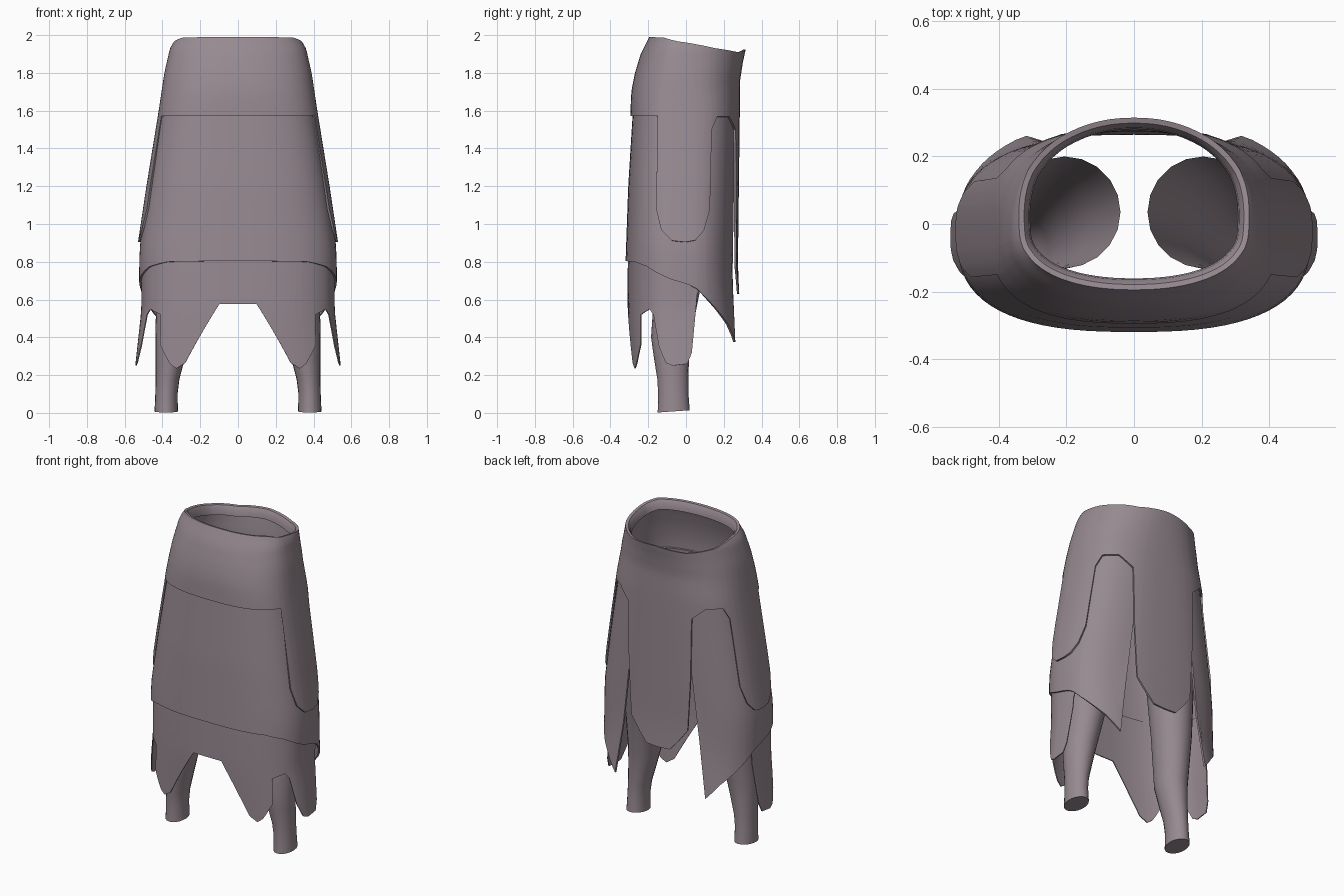
import bpy, bmesh, math

if "Cube" in bpy.data.objects:
    bpy.data.objects.remove(bpy.data.objects["Cube"], do_unlink=True)

# One cloth colour for everything
cloth = bpy.data.materials.new("mauve_grey_cloth")
cloth.use_nodes = True
COLOUR = (0.31, 0.255, 0.285, 1)
cloth.diffuse_color = COLOUR
bsdf = cloth.node_tree.nodes["Principled BSDF"]
bsdf.inputs["Base Color"].default_value = COLOUR
bsdf.inputs["Roughness"].default_value = 0.8


def lerp(table, v):
    """Piecewise linear lookup in sorted (key, value) pairs."""
    if v <= table[0][0]:
        return table[0][1]
    for (a, p), (b, q) in zip(table, table[1:]):
        if v <= b:
            return p + (q - p) * (v - a) / (b - a)
    return table[-1][1]


# Body shell by height: half width, depth to front, depth to back, squareness
CENTRE_Y = -0.03
WIDTH = [(.25, .568), (.55, .535), (.8, .535), (.9, .53), (1.2, .485), (1.6, .42),
         (1.8, .39), (1.93, .36), (1.98, .33)]
FRONT = [(.25, .295), (.55, .305), (.8, .302), (1.2, .288), (1.57, .265), (1.7, .26),
         (1.8, .24), (1.9, .21), (1.99, .165)]
BACK = [(.4, .335), (.65, .31), (.8, .305), (1.2, .31), (1.6, .315), (1.75, .315),
        (1.85, .33), (1.92, .345)]
POWER = [(1.6, .72), (1.92, .88)]


def shell(angle, z, offset):
    """Point on the shell; angle 0 is front, 90 the left side, 180 the back."""
    s, c = math.sin(math.radians(angle)), math.cos(math.radians(angle))
    depth = lerp(FRONT if c > 0 else BACK, z) + offset
    power = lerp(POWER, z)
    x = (lerp(WIDTH, z) + offset) * math.copysign(abs(s) ** (power + .05), s)
    y = CENTRE_Y - depth * math.copysign(abs(c) ** power, c)
    return x, y, z


def finish(name, bm, thickness=0):
    mesh = bpy.data.meshes.new(name)
    bm.to_mesh(mesh)
    bm.free()
    obj = bpy.data.objects.new(name, mesh)
    bpy.context.collection.objects.link(obj)
    mesh.materials.append(cloth)
    bpy.ops.object.select_all(action="DESELECT")
    obj.select_set(True)
    bpy.context.view_layer.objects.active = obj
    if thickness:
        mod = obj.modifiers.new("thickness", "SOLIDIFY")
        mod.thickness = thickness
        mod.offset = -1
        bpy.ops.object.modifier_apply(modifier=mod.name)
    bpy.ops.object.shade_smooth_by_angle(angle=math.radians(40))
    return obj


def panel(name, top, hem, offset, split, rows=12, rim=(), thickness=0.011):
    """Mirrored cloth panel on the shell; rows run top to split, then split to hem."""
    end = hem[-1][0]
    half = sorted({a for a, _ in hem} | {a for a in range(0, int(end), 5)})
    closed = end == 180
    angles = [-a for a in reversed(half) if a > 0 and not (closed and a == 180)] + half
    bm = bmesh.new()
    columns = []
    for a in angles:
        hi, lo = lerp(top, abs(a)), lerp(hem, abs(a))
        column = []
        for inset, drop in rim:
            x, y, z = shell(a, hi, offset - inset)
            column.append(bm.verts.new((x, y, z - drop)))
        heights = [hi + (split - hi) * (r / rows) ** 1.4 for r in range(rows)]
        heights += [split + (lo - split) * r / rows for r in range(rows + 1)]
        for z in heights:
            column.append(bm.verts.new(shell(a, z, offset)))
        columns.append(column)
    pairs = list(zip(columns, columns[1:]))
    if closed:
        pairs.append((columns[-1], columns[0]))
    for left, right in pairs:
        for i in range(len(left) - 1):
            bm.faces.new((left[i], left[i + 1], right[i + 1], right[i]))
    return finish(name, bm, thickness)


# Waist yoke with rolled rim, rounded side tabs and a long back tab
panel("waist_yoke",
      [(0, 1.99), (60, 1.988), (90, 1.965), (120, 1.93), (150, 1.91), (180, 1.925)],
      [(0, 1.572), (70.5, 1.572), (71.5, 1.08), (77, .97), (86, .912), (92, .905),
       (99, .915), (107, .97), (113, 1.08), (114.5, 1.5), (121, 1.568), (140, 1.568),
       (155, 1.5), (156.5, 1.42), (164, .78), (175, .635), (180, .63)],
      0, split=1.58, rim=[(.034, .06), (.03, .025), (.016, .003)])

# Wrap skirt, its open back edges running down to two points
panel("wrap_skirt", [(0, 1.63)],
      [(0, .805), (40, .80), (60, .775), (88, .70), (101, .655), (111, .60),
       (137, .47), (150, .375), (155, .7), (159, 1.1), (163, 1.5)],
      -0.012, split=1.55)

# Ragged underskirt with front points and side strips
panel("ragged_underskirt", [(0, .9)],
      [(0, .577), (6.7, .577), (25, .265), (31, .235), (36, .26), (46, .36), (48, .52),
       (55, .535), (62, .55), (67, .52), (73, .35), (80, .265), (86, .25), (93, .26),
       (96, .32), (101, .62), (106, .7)],
      -0.024, split=.8, rows=8, thickness=0.006)

# Trouser legs: height, centre x, centre y, radius x, radius y
LEG = [(.008, .38, -.065, .062, .085), (.1, .379, -.067, .059, .08),
       (.18, .373, -.07, .063, .082), (.28, .36, -.076, .077, .092),
       (.4, .345, -.08, .093, .105), (.7, .315, -.04, .115, .125),
       (1.0, .27, 0, .135, .145), (1.4, .205, .035, .165, .165)]
SIDES = 20


def leg(name, side):
    bm = bmesh.new()
    rings = []
    for z, cx, cy, rx, ry in LEG:
        ring = []
        for k in range(SIDES):
            t = math.tau * k / SIDES
            slope = 0.006 * math.sin(t) if z < .05 else 0
            ring.append(bm.verts.new((side * cx + rx * math.cos(t),
                                      cy + ry * math.sin(t), z + slope)))
        rings.append(ring)
    for low, high in zip(rings, rings[1:]):
        for k in range(SIDES):
            n = (k + 1) % SIDES
            bm.faces.new((low[k], low[n], high[n], high[k]))
    bm.faces.new(list(reversed(rings[0])))
    return finish(name, bm)


leg("left_leg", 1)
leg("right_leg", -1)
